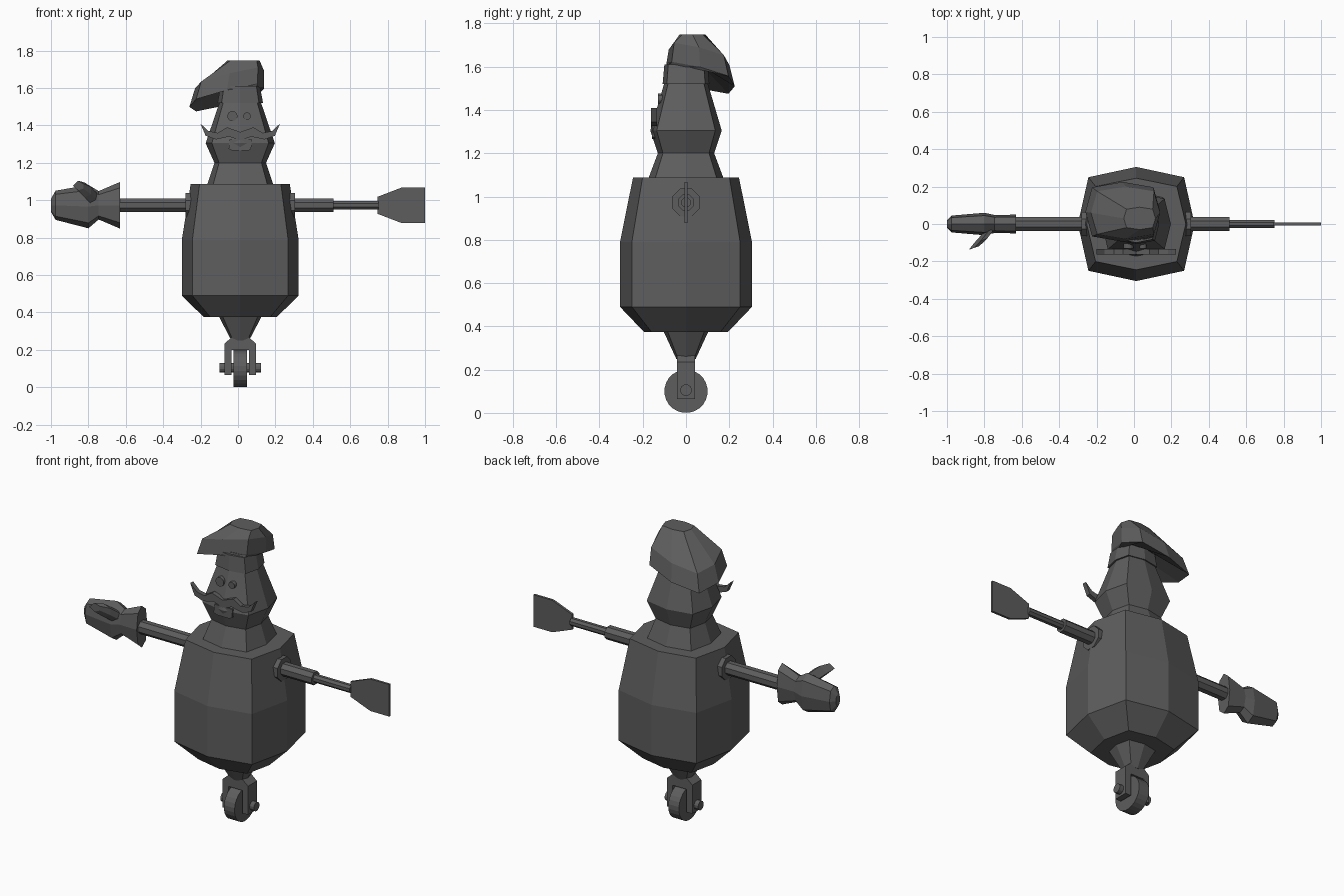
import bpy, bmesh, math
from mathutils import Vector, Matrix

cube = bpy.data.objects.get("Cube")
if cube:
    bpy.data.objects.remove(cube, do_unlink=True)

GREY = (0.11, 0.11, 0.11, 1)
mat = bpy.data.materials.new("dark grey")
mat.use_nodes = True
mat.diffuse_color = GREY
mat.node_tree.nodes["Principled BSDF"].inputs["Base Color"].default_value = GREY

CX = 0.012      # centre line of the body
ARM_Z = 0.973   # height of the arm axis


def finish(name, bm):
    bmesh.ops.recalc_face_normals(bm, faces=bm.faces)
    mesh = bpy.data.meshes.new(name)
    bm.to_mesh(mesh)
    bm.free()
    mesh.materials.append(mat)
    obj = bpy.data.objects.new(name, mesh)
    bpy.context.collection.objects.link(obj)
    return obj


def loft(name, rings):
    """Skin a list of equal-length point rings and cap both ends."""
    bm = bmesh.new()
    rows = [[bm.verts.new(p) for p in ring] for ring in rings]
    n = len(rows[0])
    for a, b in zip(rows, rows[1:]):
        for i in range(n):
            j = (i + 1) % n
            bm.faces.new((a[i], a[j], b[j], b[i]))
    bm.faces.new(rows[0])
    bm.faces.new(rows[-1])
    return finish(name, bm)


def octagon(rx, ry, k=0.82):
    """Squarish octagon with points on the axes."""
    steps = [(1, 0), (k, k), (0, 1), (-k, k), (-1, 0), (-k, -k), (0, -1), (k, -k)]
    return [(u * rx, v * ry) for u, v in steps]


def level(z, rx, ry, cx=CX, cy=0.0):
    return [Vector((cx + u, cy + v, z)) for u, v in octagon(rx, ry)]


def plate(name, outline, y0, y1):
    """Outline in x and z, given thickness along y."""
    return loft(name, [[(x, y, z) for x, z in outline] for y in (y0, y1)])


def rod(name, a, b, radius, sides=8):
    a, b = Vector(a), Vector(b)
    d = b - a
    bm = bmesh.new()
    place = Matrix.Translation((a + b) / 2) @ d.to_track_quat('Z', 'Y').to_matrix().to_4x4()
    spin = Matrix.Rotation(math.pi / sides, 4, 'Z')
    bmesh.ops.create_cone(bm, cap_ends=True, segments=sides, radius1=radius,
                          radius2=radius, depth=d.length, matrix=place @ spin)
    return finish(name, bm)


# Torso, neck and head
loft("torso", [level(0.375, 0.195, 0.195), level(0.49, 0.312, 0.305),
               level(0.79, 0.312, 0.305), level(1.087, 0.265, 0.245)])
loft("head", [level(1.08, 0.178, 0.175), level(1.2, 0.138, 0.13),
              level(1.305, 0.185, 0.165), level(1.525, 0.11, 0.1),
              level(1.62, 0.09, 0.085)])
loft("hat_band", [level(1.52, 0.122, 0.108), level(1.61, 0.105, 0.1)])


# Floppy hat, drooping to the back right
def droop(ring, height):
    for p in ring:
        p.z = height + 0.25 * (p.x - p.y)
    return ring


loft("chef_hat", [level(1.6, 0.1, 0.095),
                  droop(level(0, 0.2, 0.16, -0.06, 0.065), 1.58),
                  droop(level(0, 0.185, 0.14, -0.045, 0.06), 1.67),
                  level(1.748, 0.085, 0.06, 0.03, 0.03)])

# Face
for side, x, r in (("right", -0.03, 0.027), ("left", 0.048, 0.02)):
    rod(side + "_eye", (x, -0.08, 1.45), (x, -0.13, 1.45), r, 16)

half = [(0, 1.365), (0.07, 1.39), (0.12, 1.36), (0.17, 1.37), (0.213, 1.41),
        (0.185, 1.345), (0.13, 1.325), (0.06, 1.34), (0, 1.32)]
moustache = half + [(-x, z) for x, z in reversed(half[1:-1])]
plate("moustache", [(x + CX, z) for x, z in moustache], -0.162, -0.135)
plate("mouth", [(-0.05, 1.275), (-0.03, 1.265), (0.055, 1.265), (0.07, 1.275),
                (0.075, 1.325), (-0.045, 1.325)], -0.158, -0.12)

# Stem, fork and wheel
loft("stem", [level(0.25, 0.047, 0.045), level(0.38, 0.115, 0.105)])
fork = [(0.083, 0.065), (0.083, 0.235), (0.048, 0.265)]
inner = [(0.046, 0.2), (0.046, 0.065)]
outline = fork + [(-x, z) for x, z in reversed(fork)]
outline += [(-x, z) for x, z in reversed(inner)] + inner
plate("wheel_fork", [(x + CX, z) for x, z in outline], -0.042, 0.042)
rod("wheel", (CX - 0.035, 0, 0.1), (CX + 0.035, 0, 0.1), 0.1, 24)
rod("axle", (CX - 0.11, 0, 0.105), (CX + 0.11, 0, 0.105), 0.027, 12)

# Shoulder sockets
for side, s in (("right", -1), ("left", 1)):
    rod(side + "_socket", (CX + s * 0.22, 0, ARM_Z), (CX + s * 0.293, 0, ARM_Z), 0.07)

# Left arm with flat spatula
rod("left_upper_arm", (0.25, 0, ARM_Z), (0.51, 0, ARM_Z), 0.04)
rod("left_forearm", (0.5, 0, ARM_Z), (0.75, 0, ARM_Z), 0.024)
blade = [(0.745, 0.045), (0.875, 0.095), (1.0, 0.095)]
plate("spatula", [(x, ARM_Z + h) for x, h in blade]
      + [(x, ARM_Z - h) for x, h in reversed(blade)], -0.007, 0.007)

# Right arm with oven mitt
rod("right_arm", (-0.25, 0, ARM_Z), (-0.7, 0, ARM_Z), 0.04)


def slice_x(x, ry, rz, z=ARM_Z):
    return [(x, u, z + v) for u, v in octagon(ry, rz, 0.75)]


loft("mitt", [slice_x(-0.632, 0.05, 0.124), slice_x(-0.745, 0.048, 0.076),
              slice_x(-0.8, 0.06, 0.116, 0.966), slice_x(-0.975, 0.045, 0.078),
              slice_x(-1.0, 0.02, 0.035)])


def thumb_ring(x, y, z, w, h):
    return [Vector((x + u * w, y + u * w * 0.35, z + v * h))
            for u, v in ((-1, 0), (0, 1), (1, 0.4), (1, -0.6), (0, -1))]


loft("mitt_thumb", [thumb_ring(-0.775, -0.035, 1.01, 0.03, 0.04),
                    thumb_ring(-0.82, -0.09, 1.055, 0.035, 0.04),
                    thumb_ring(-0.855, -0.128, 1.078, 0.028, 0.026)])
